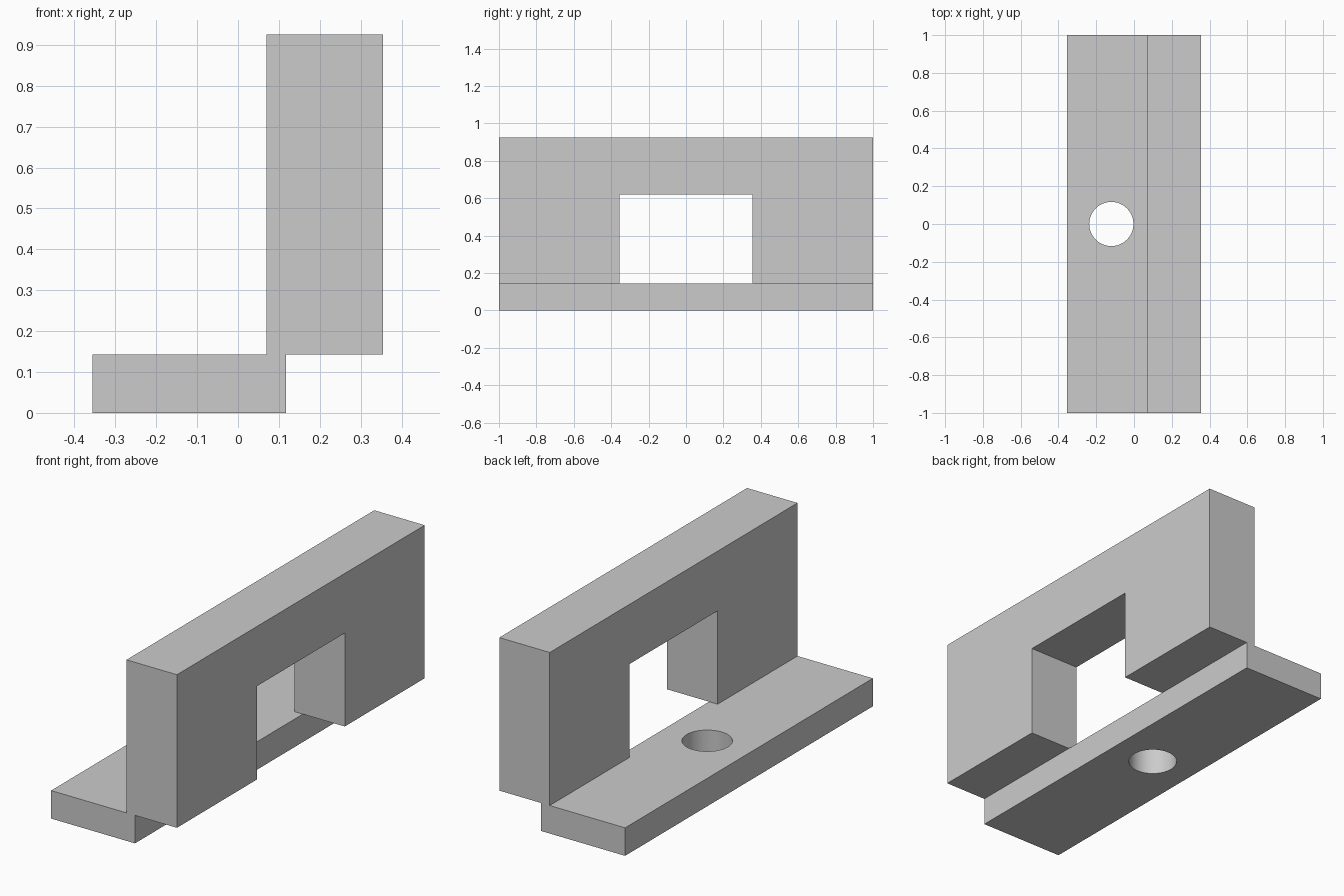
import bpy
import bmesh
from mathutils import Vector

cube = bpy.data.objects.get("Cube")
if cube:
    bpy.data.objects.remove(cube, do_unlink=True)

# One plain grey for the whole bracket
grey = bpy.data.materials.new("plain_grey")
grey.use_nodes = True
grey.diffuse_color = (0.6, 0.6, 0.6, 1)
grey.node_tree.nodes["Principled BSDF"].inputs["Base Color"].default_value = (0.6, 0.6, 0.6, 1)


def prism(name, points, offset):
    """Extrude a closed planar outline along offset."""
    bm = bmesh.new()
    face = bm.faces.new([bm.verts.new(p) for p in points])
    result = bmesh.ops.extrude_face_region(bm, geom=[face], use_keep_orig=True)
    moved = [v for v in result["geom"] if isinstance(v, bmesh.types.BMVert)]
    bmesh.ops.translate(bm, verts=moved, vec=Vector(offset))
    bmesh.ops.recalc_face_normals(bm, faces=bm.faces)
    mesh = bpy.data.meshes.new(name)
    bm.to_mesh(mesh)
    bm.free()
    mesh.materials.append(grey)
    obj = bpy.data.objects.new(name, mesh)
    bpy.context.collection.objects.link(obj)
    return obj


length = 1.0        # half length along y
base_top = 0.143
wall_top = 0.925
opening = 0.355     # half width of the opening
opening_top = 0.62

# Upright wall: an arch-shaped outline with a square opening
half = [(length, base_top), (length, wall_top)]
inner = [(opening, opening_top), (opening, base_top)]
outline = half + [(-y, z) for y, z in reversed(half)]
outline += [(-y, z) for y, z in reversed(inner)] + inner
wall = prism("upright_wall", [(0.07, y, z) for y, z in outline], (0.285, 0, 0))

# Base plate
left, right = -0.356, 0.118
corners = [(left, -length, 0), (right, -length, 0), (right, length, 0), (left, length, 0)]
base = prism("base_plate", corners, (0, 0, base_top))

# Round bolt hole through the plate
bpy.ops.mesh.primitive_cylinder_add(vertices=64, radius=0.117, depth=0.6,
                                    location=(-0.12, 0, base_top / 2))
cutter = bpy.context.object
cutter.name = "hole_cutter"
cutter.hide_render = True
cutter.data.materials.append(grey)
cut = base.modifiers.new("bolt_hole", "BOOLEAN")
cut.operation = "DIFFERENCE"
cut.solver = "EXACT"
cut.object = cutter

bpy.ops.object.select_all(action="DESELECT")
base.select_set(True)
bpy.context.view_layer.objects.active = base
bpy.ops.object.modifier_apply(modifier=cut.name)
bpy.data.objects.remove(cutter, do_unlink=True)
bpy.ops.object.shade_smooth_by_angle(angle=0.5)
